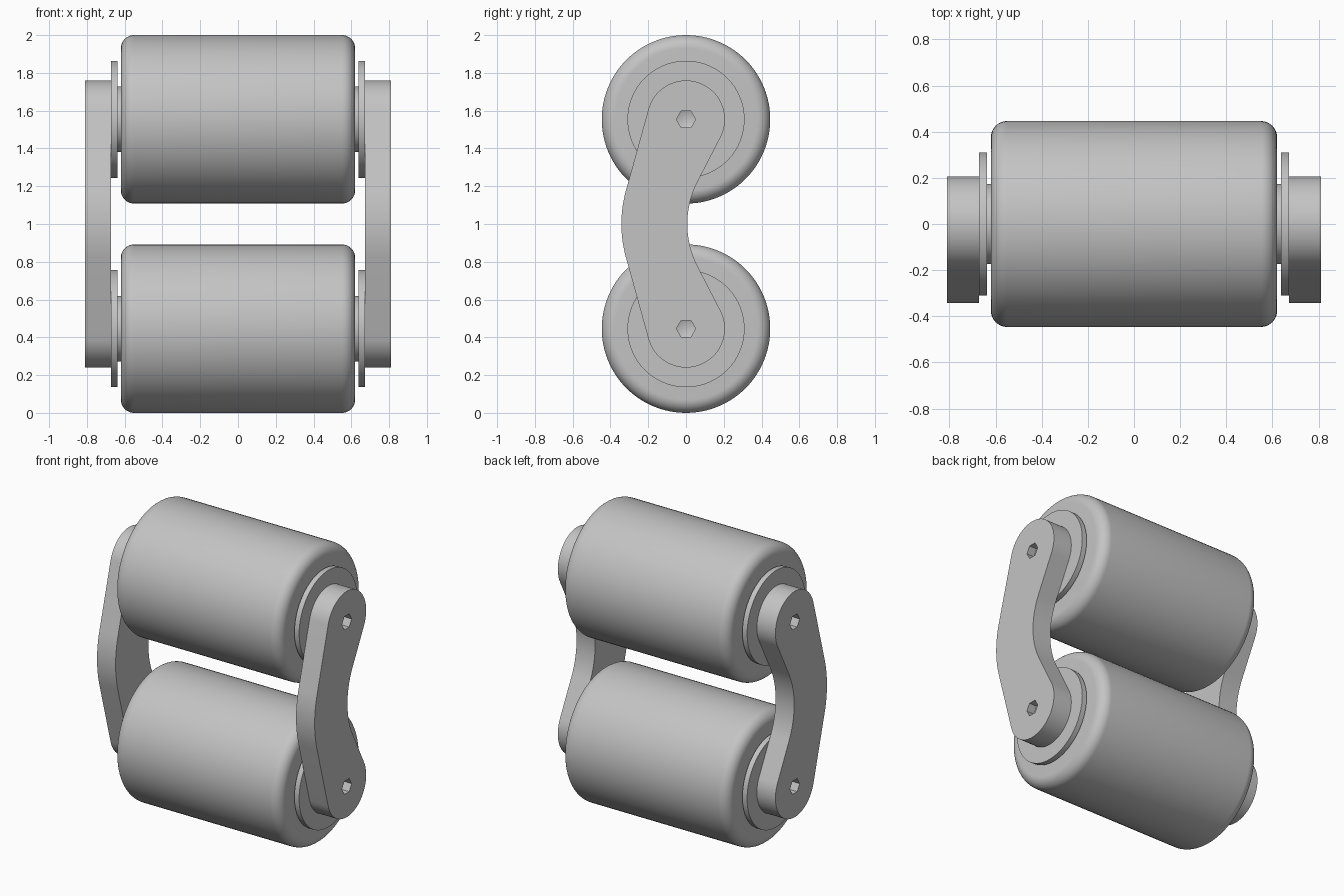
import bpy, bmesh
from math import cos, sin, pi, radians
from mathutils import Vector

cube = bpy.data.objects.get("Cube")
if cube:
    bpy.data.objects.remove(cube, do_unlink=True)

# One satin grey metal
grey = bpy.data.materials.new("plain_grey")
grey.use_nodes = True
grey.diffuse_color = (0.55, 0.55, 0.55, 1)
grey.node_tree.nodes["Principled BSDF"].inputs["Base Color"].default_value = grey.diffuse_color

AXLES = {"lower": 0.446, "upper": 1.554}   # axle heights
SIDES = {"left": 1, "right": -1}
MID = 1.0


def finish(name, bm, z=0):
    bmesh.ops.recalc_face_normals(bm, faces=bm.faces)
    mesh = bpy.data.meshes.new(name)
    bm.to_mesh(mesh)
    bm.free()
    mesh.materials.append(grey)
    mesh.shade_smooth()
    mesh.set_sharp_from_angle(angle=radians(25))
    obj = bpy.data.objects.new(name, mesh)
    obj.location.z = z
    bpy.context.collection.objects.link(obj)


def arc(cy, cz, r, start, end, n):
    """Points (y, z) along an arc, angles in degrees."""
    return [(cy + r * cos(radians(start + (end - start) * i / n)),
             cz + r * sin(radians(start + (end - start) * i / n))) for i in range(n + 1)]


def circle(cz, r, n):
    return arc(0, cz, r, 0, 360, n)[:-1]


def lathe(name, profile, z, n=96):
    """Spin an (x, radius) profile about the x axis."""
    bm = bmesh.new()
    vs = [bm.verts.new((x, r, 0)) for x, r in profile]
    es = [bm.edges.new(p) for p in zip(vs, vs[1:])]
    bmesh.ops.spin(bm, geom=vs + es, axis=(1, 0, 0), cent=(0, 0, 0),
                   angle=2 * pi, steps=n, use_merge=True)
    bmesh.ops.remove_doubles(bm, verts=bm.verts, dist=1e-5)
    finish(name, bm, z)


def plate(name, loops, x0, x1, z=0):
    """Flat plate with holes: first loop is the outline, the rest are holes."""
    bm = bmesh.new()
    edges = []
    for loop in loops:
        vs = [bm.verts.new((x0, y, h)) for y, h in loop]
        edges += [bm.edges.new((vs[i - 1], v)) for i, v in enumerate(vs)]
    bmesh.ops.triangle_fill(bm, edges=edges, use_beauty=True, normal=(1, 0, 0))
    new = bmesh.ops.extrude_face_region(bm, geom=bm.faces[:], use_keep_orig=True)["geom"]
    bmesh.ops.translate(bm, vec=Vector((x1 - x0, 0, 0)),
                        verts=[g for g in new if isinstance(g, bmesh.types.BMVert)])
    finish(name, bm, z)


# Roller profile with rounded rims
W, R, B = 0.62, 0.446, 0.07
rim = arc(W - B, R - B, B, 0, 90, 10)
roller = [(W, 0)] + rim + [(-x, r) for x, r in reversed(rim)] + [(-W, 0)]

# Bent arm outline: round ends, convex front edge, concave back edge
A, C = 15.6, 27.4
arm = (arc(0, AXLES["upper"], 0.206, -C, 180 - A, 40)
       + arc(0.328, MID, 0.67, 180 - A, 180 + A, 16)
       + arc(0, AXLES["lower"], 0.206, 180 + A, 360 + C, 40)
       + arc(0.496, MID, 0.489, 180 + C, 180 - C, 20))
BOLT, HEX = 0.13, 0.051

for level, z in AXLES.items():
    lathe(level + "_roller", roller, z)
    for side, s in SIDES.items():
        tag = f"{level}_{side}_"
        # Hub and washer between roller and arm
        lathe(tag + "hub", [(s * 0.61, 0), (s * 0.61, 0.174), (s * 0.645, 0.174), (s * 0.645, 0)], z)
        lathe(tag + "washer", [(s * 0.637, 0), (s * 0.637, 0.31), (s * 0.672, 0.31), (s * 0.672, 0)], z)
        # Flush bolt head with a hexagonal socket and drilled floor
        plate(tag + "bolt", [circle(0, BOLT, 48), circle(0, HEX, 6)], s * 0.68, s * 0.81, z)
        lathe(tag + "socket_floor", [(s * 0.735, 0), (s * 0.755, HEX), (s * 0.69, HEX), (s * 0.69, 0)], z, 6)

for side, s in SIDES.items():
    holes = [circle(z, BOLT, 48) for z in AXLES.values()]
    plate(side + "_arm", [arm] + holes, s * 0.672, s * 0.81)
